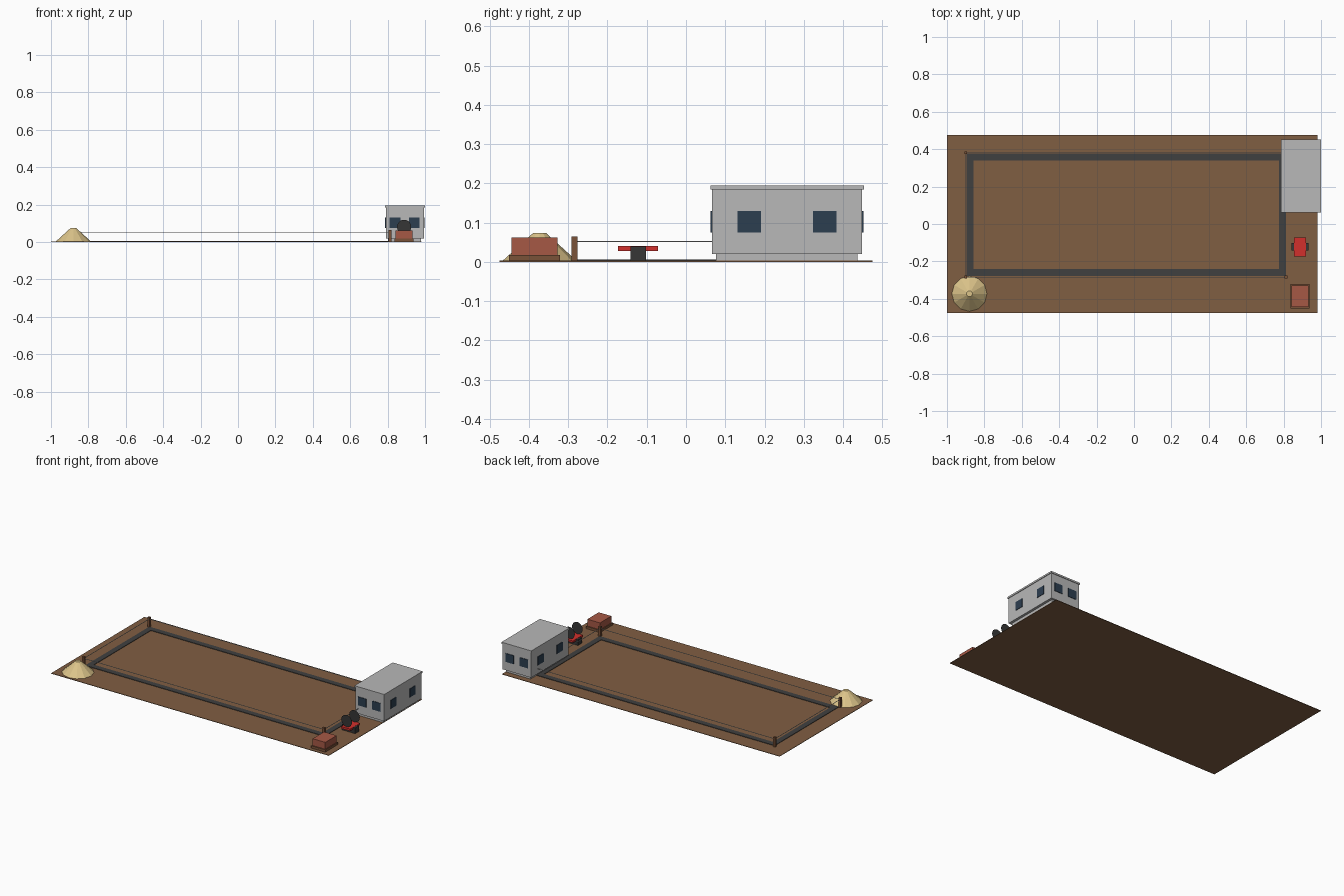
import bpy, math
from mathutils import Vector

if "Cube" in bpy.data.objects:
    bpy.data.objects.remove(bpy.data.objects["Cube"])


def material(name, hex_code):
    """Flat material from an sRGB hex colour, stored as linear values."""
    rgb = [int(hex_code[i:i + 2], 16) / 255 for i in range(0, 6, 2)]
    col = [c / 12.92 if c < 0.04045 else ((c + 0.055) / 1.055) ** 2.4 for c in rgb] + [1]
    m = bpy.data.materials.new(name)
    m.use_nodes = True
    m.diffuse_color = col
    m.node_tree.nodes["Principled BSDF"].inputs["Base Color"].default_value = col
    return m


SOIL = material("soil brown", "805E42")
CONCRETE = material("dark concrete", "404040")
WALL = material("light grey wall", "B8B8B8")
GLASS = material("dark blue glass", "2C3E50")
BRICK = material("brick red brown", "A65845")
WOOD = material("wood brown", "7A5238")
RED = material("machine red", "D2302C")
DARK = material("machine dark grey", "363636")
SAND = material("sand", "DCC48A")
STRING = material("string grey", "C8C8C8")


def finish(name, mat):
    ob = bpy.context.object
    ob.name = ob.data.name = name
    ob.data.materials.append(mat)
    return ob


def box(name, mat, x, y, z):
    """Box from (min, max) pairs on each axis."""
    spans = (x, y, z)
    bpy.ops.mesh.primitive_cube_add(size=1, location=[sum(s) / 2 for s in spans])
    ob = finish(name, mat)
    size = [s[1] - s[0] for s in spans]
    for v in ob.data.vertices:
        v.co = Vector(a * b for a, b in zip(v.co, size))
    return ob


def around(c, half):
    return (c - half, c + half)


# Building plot
TOP = 0.003
box("ground", SOIL, (-1, 0.98), (-0.475, 0.475), (0, TOP))

# Foundation strip: a rectangular ring
x0, x1, y0, y1, w = -0.895, 0.81, -0.277, 0.376, 0.036
strip_z = (TOP, 0.006)
for side, y in (("front", (y0, y0 + w)), ("back", (y1 - w, y1))):
    box("foundation_" + side, CONCRETE, (x0, x1), y, strip_z)
for side, x in (("right", (x0, x0 + w)), ("left", (x1 - w, x1))):
    box("foundation_" + side, CONCRETE, x, (y0 + w, y1 - w), strip_z)

# Corner stakes joined by strings
px, py = (-0.9, 0.812), (-0.284, 0.381)
for i, x in enumerate(px):
    for j, y in enumerate(py):
        box(f"stake_{i}{j}", WOOD, around(x, 0.0075), around(y, 0.0075), (TOP, 0.065))
string_z, r = around(0.052, 0.0013), 0.0013
for j, y in enumerate(py):
    box(f"string_long_{j}", STRING, px, around(y, r), string_z)
for i, x in enumerate(px):
    box(f"string_short_{i}", STRING, around(x, r), py, string_z)

# Site cabin: plinth, walls and roof cap
hx, hy = (0.79, 0.995), (0.066, 0.449)
box("cabin_plinth", WALL, (0.803, 0.979), (0.077, 0.437), (0.001, 0.02))
box("cabin_walls", WALL, hx, hy, (0.02, 0.184))
box("cabin_roof", WALL, (0.786, 0.999), (0.062, 0.453), (0.184, 0.195))

# Cabin windows: thin plates, two on each wall
win_z, t = (0.075, 0.13), 0.003
for n, x in enumerate((0.84, 0.942)):
    for side, y in (("front", (hy[0] - t, hy[0])), ("back", (hy[1], hy[1] + t))):
        box(f"window_{side}_{n}", GLASS, around(x, 0.029), y, win_z)
for n, y in enumerate((0.161, 0.354)):
    for side, x in (("right", (hx[0] - t, hx[0])), ("left", (hx[1], hx[1] + t))):
        box(f"window_{side}_{n}", GLASS, x, around(y, 0.03), win_z)

# Mixer: base block, red platform and two upright discs
mx, my = 0.888, -0.122
box("mixer_base", DARK, around(mx, 0.046), around(my, 0.0195), (0.001, 0.0395))
box("mixer_platform", RED, around(mx, 0.032), around(my, 0.051), (0.028, 0.0405))
for n, y in enumerate((my - 0.04, my + 0.04)):
    bpy.ops.mesh.primitive_circle_add(vertices=20, radius=0.038, fill_type='NGON',
                                      location=(mx, y, 0.081),
                                      rotation=(math.pi / 2, 0, 0))
    finish(f"mixer_disc_{n}", DARK)

# Bricks on a pallet
box("pallet", WOOD, around(0.888, 0.05), around(-0.386, 0.065), (TOP, 0.018))
box("brick_stack", BRICK, around(0.888, 0.045), around(-0.386, 0.058), (0.018, 0.062))

# Sand pile
bpy.ops.mesh.primitive_cone_add(vertices=12, radius1=0.094, radius2=0.016, depth=0.071,
                                location=(-0.88, -0.373, TOP + 0.0355))
finish("sand_pile", SAND)
